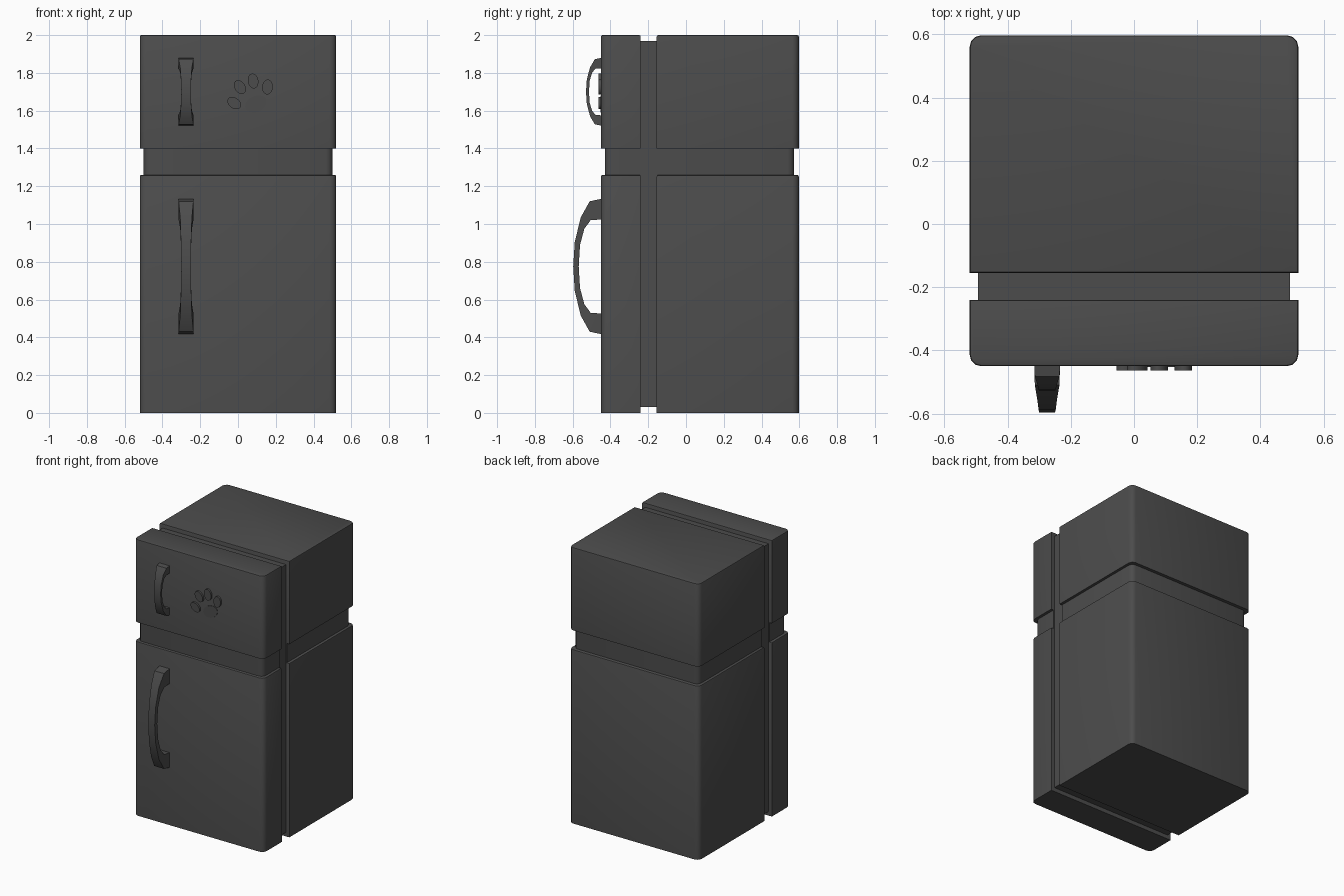
import bpy, bmesh, math

default = bpy.data.objects.get("Cube")
if default:
    bpy.data.objects.remove(default, do_unlink=True)

GREY = (0.072, 0.072, 0.072, 1)
mat = bpy.data.materials.new("charcoal grey")
mat.use_nodes = True
mat.diffuse_color = GREY
mat.node_tree.nodes["Principled BSDF"].inputs["Base Color"].default_value = GREY


def finish(name, bm, angle=35):
    bmesh.ops.recalc_face_normals(bm, faces=bm.faces[:])
    me = bpy.data.meshes.new(name)
    bm.to_mesh(me)
    bm.free()
    me.materials.append(mat)
    ob = bpy.data.objects.new(name, me)
    bpy.context.collection.objects.link(ob)
    bpy.ops.object.select_all(action="DESELECT")
    ob.select_set(True)
    bpy.context.view_layer.objects.active = ob
    bpy.ops.object.shade_smooth_by_angle(angle=math.radians(angle))
    return ob


def box(name, half_x, y0, y1, z0, z1, round_y=None, rim=0):
    """Box with rounded upright corners at y = round_y and a bevelled top rim."""
    bm = bmesh.new()
    bmesh.ops.create_cube(bm, size=1)
    for v in bm.verts:
        v.co = (v.co.x * 2 * half_x,
                y0 if v.co.y < 0 else y1,
                z0 if v.co.z < 0 else z1)
    if round_y is not None:
        uprights = [e for e in bm.edges
                    if abs(e.verts[0].co.z - e.verts[1].co.z) > 0.01
                    and abs(e.verts[0].co.y - round_y) < 1e-4]
        bmesh.ops.bevel(bm, geom=uprights, offset=0.035, segments=3,
                        profile=0.5, affect="EDGES")
    if rim:
        top = [e for e in bm.edges if all(v.co.z > z1 - 1e-4 for v in e.verts)]
        bmesh.ops.bevel(bm, geom=top, offset=rim, segments=2,
                        profile=0.5, affect="EDGES")
    return finish(name, bm)


# Doors and cabinets, stacked with a recessed band between them
DOOR, BACK = (-0.45, -0.24), (-0.155, 0.597)
for level, z0, z1 in (("lower", 0, 1.26), ("upper", 1.40, 2.0)):
    box(level + "_door", 0.52, *DOOR, z0, z1, DOOR[0], 0.008)
    box(level + "_cabinet", 0.52, *BACK, z0, z1, BACK[1], 0.008)
box("door_band", 0.5, -0.43, -0.24, 1.25, 1.41, -0.43)
box("cabinet_band", 0.5, -0.155, 0.573, 1.25, 1.41, 0.573)

# Recessed seal between doors and cabinets
box("door_seal", 0.494, -0.25, -0.145, 0.03, 1.97)

# Handle profile: outer height, outer depth, inner height, inner depth, half width
PROFILE = [(0.36, -0.01, 0.25, -0.01, 0.041),
           (0.345, 0.06, 0.245, 0.055, 0.039),
           (0.26, 0.107, 0.2, 0.088, 0.031),
           (0.13, 0.139, 0.115, 0.111, 0.027),
           (0, 0.147, 0, 0.118, 0.025)]


def handle(name, z, tall, deep):
    bm = bmesh.new()
    rows = [(1, p) for p in PROFILE] + [(-1, p) for p in PROFILE[-2::-1]]
    rings = []
    for sign, (oh, od, ih, idp, w) in rows:
        corners = ((-w, od, oh), (w, od, oh), (w, idp, ih), (-w, idp, ih))
        rings.append([bm.verts.new((-0.275 + x, DOOR[0] - d * deep, z + sign * h * tall))
                      for x, d, h in corners])
    for a, b in zip(rings, rings[1:]):
        for i in range(4):
            j = (i + 1) % 4
            bm.faces.new((a[i], a[j], b[j], b[i]))
    bm.faces.new(rings[0])
    bm.faces.new(rings[-1])
    finish(name, bm)


handle("lower_handle", 0.775, 1, 1)
handle("upper_handle", 1.70, 0.5, 0.54)


# Paw print: four raised toes and a low pad on the upper door
def disc(name, x, z, rx, rz, tilt, thick):
    bm = bmesh.new()
    bmesh.ops.create_cone(bm, cap_ends=True, segments=20, radius1=1, radius2=1, depth=1)
    c, s = math.cos(math.radians(tilt)), math.sin(math.radians(tilt))
    for v in bm.verts:
        u, w = v.co.x * rx, v.co.y * rz
        y = DOOR[0] + 0.005 if v.co.z < 0 else DOOR[0] - thick
        v.co = (x + u * c - w * s, y, z + u * s + w * c)
    finish(name, bm)


TOES = [(-0.02, 1.64, 55), (0.01, 1.725, 35), (0.08, 1.757, 10), (0.156, 1.725, -5)]
for i, (x, z, tilt) in enumerate(TOES):
    disc("paw_toe_%d" % (i + 1), x, z, 0.028, 0.04, tilt, 0.014)
disc("paw_pad", 0.095, 1.635, 0.06, 0.042, 25, 0.003)
